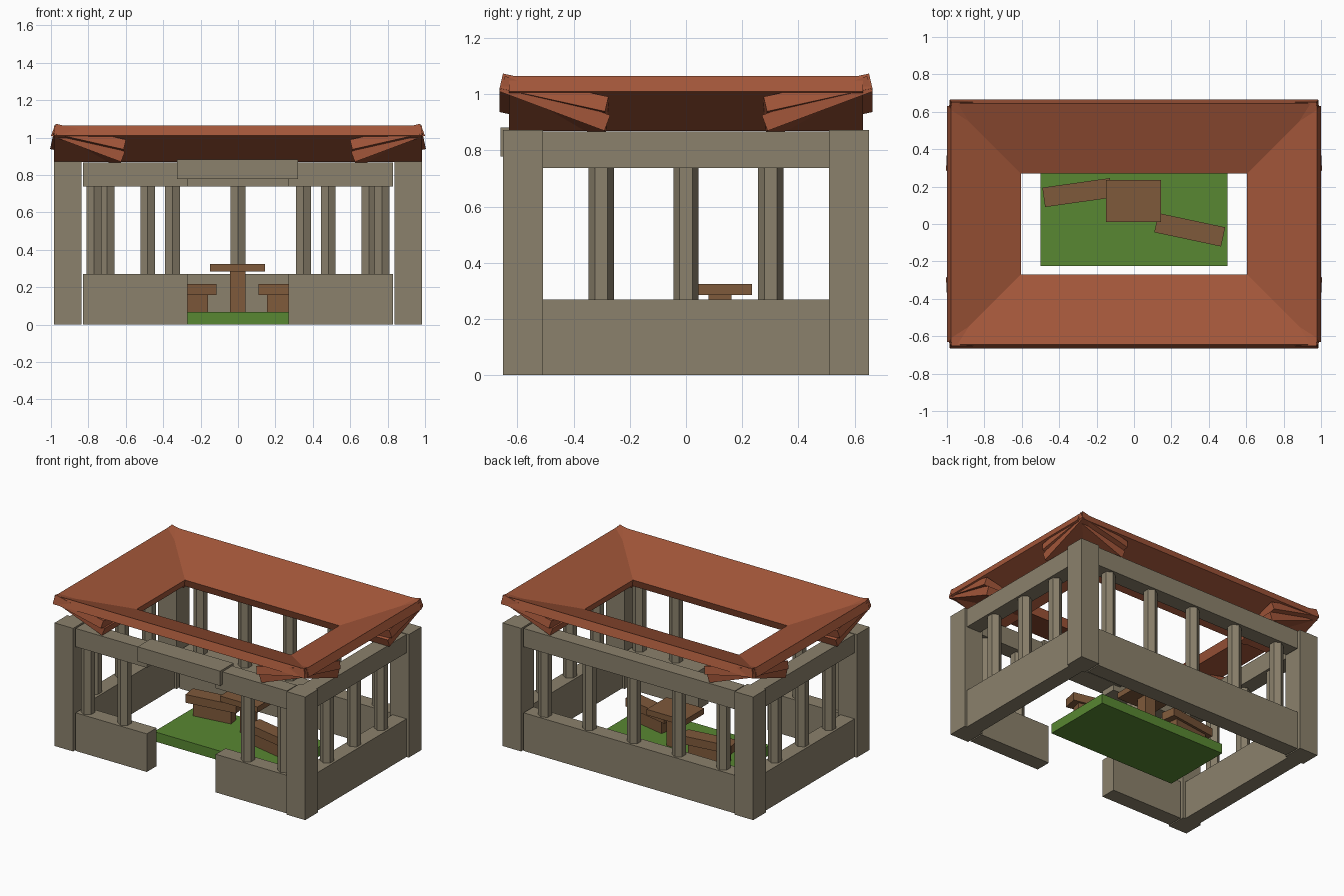
import bpy, bmesh, math
from mathutils import Matrix, Vector

if "Cube" in bpy.data.objects:
    bpy.data.objects.remove(bpy.data.objects["Cube"])


def material(name, rgb):
    m = bpy.data.materials.new(name)
    m.diffuse_color = (*rgb, 1)
    m.use_nodes = True
    m.node_tree.nodes["Principled BSDF"].inputs["Base Color"].default_value = m.diffuse_color
    return m


STONE = material("grey stone", (0.258, 0.220, 0.150))
ROOF = material("terracotta roof", (0.36, 0.092, 0.041))
WOOD = material("brown wood", (0.21, 0.10, 0.043))
GRASS = material("green grass", (0.098, 0.245, 0.032))


def finish(name, bm, mat):
    me = bpy.data.meshes.new(name)
    bm.to_mesh(me)
    bm.free()
    me.materials.append(mat)
    ob = bpy.data.objects.new(name, me)
    bpy.context.collection.objects.link(ob)


def block(name, centre, size, mat, rot=None):
    bm = bmesh.new()
    m = Matrix.Translation(centre) @ (rot or Matrix()) @ Matrix.Diagonal((*size, 1))
    bmesh.ops.create_cube(bm, size=1, matrix=m)
    finish(name, bm, mat)


def span(name, x, y, z, mat):
    lo, hi = Vector((x[0], y[0], z[0])), Vector((x[1], y[1], z[1]))
    block(name, (lo + hi) / 2, hi - lo, mat)


def pillar(x, y):
    # hexagonal, corners pointing along y
    bm = bmesh.new()
    m = Matrix.Translation((x, y, 0.505)) @ Matrix.Rotation(math.pi / 2, 4, 'Z')
    bmesh.ops.create_cone(bm, cap_ends=True, segments=6, radius1=0.045,
                          radius2=0.045, depth=0.50, matrix=m)
    # make sure a corner lies on the y axis
    top = max(bm.verts, key=lambda v: v.co.y).co
    if abs(top.x - x) > 0.01:
        bmesh.ops.rotate(bm, verts=bm.verts, cent=(x, y, 0),
                         matrix=Matrix.Rotation(math.pi / 6, 3, 'Z'))
    finish("pillar", bm, STONE)


# corner posts
for sx in (-1, 1):
    for sy in (-1, 1):
        block("corner_post", (sx * 0.91, sy * 0.58, 0.436), (0.146, 0.142, 0.872), STONE)

# low walls and top beams
LOW, HIGH = (0, 0.27), (0.738, 0.868)
for label, z in (("low_wall", LOW), ("top_beam", HIGH)):
    span("back_" + label, (-0.828, 0.828), (0.525, 0.635), z, STONE)
    span("front_left_" + label, (-0.828, -0.27), (-0.635, -0.525), z, STONE)
    span("front_right_" + label, (0.27, 0.828), (-0.635, -0.525), z, STONE)
    for sx in (-1, 1):
        block("side_" + label, (sx * 0.91, 0, sum(z) / 2), (0.11, 1.02, z[1] - z[0]), STONE)
span("entrance_lintel", (-0.325, 0.322), (-0.66, -0.51), (0.778, 0.882), STONE)

# pillars
for x in (-0.7, -0.35, 0, 0.35, 0.7):
    pillar(x, 0.58)
for x in (-0.77, -0.483, 0.483, 0.77):
    pillar(x, -0.58)
for sx in (-1, 1):
    for y in (-0.302, 0, 0.302):
        pillar(sx * 0.91, y)

# roof panels rising outwards
TILT = math.radians(20.5)
for s in (-1, 1):
    block("long_roof_panel", (0, s * 0.4675, 0.9675), (1.97, 0.40, 0.059), ROOF,
          Matrix.Rotation(s * TILT, 4, 'X'))
    block("short_roof_panel", (s * 0.802, 0, 0.9675), (0.40, 1.26, 0.059), ROOF,
          Matrix.Rotation(-s * TILT, 4, 'Y'))

# upturned corner plates, tilted both ways
FLARE = math.radians(12.7)
for sx in (-1, 1):
    for sy in (-1, 1):
        rot = Matrix.Rotation(-sx * FLARE, 4, 'Y') @ Matrix.Rotation(sy * FLARE, 4, 'X')
        block("roof_corner", (sx * 0.802, sy * 0.47, 0.964), (0.385, 0.385, 0.055), ROOF, rot)

# lawn, table and benches
span("lawn", (-0.5, 0.5), (-0.225, 0.28), (0, 0.068), GRASS)
span("table_top", (-0.15, 0.145), (0.01, 0.235), (0.285, 0.325), WOOD)
span("table_leg", (-0.042, 0.04), (0.08, 0.162), (0.06, 0.29), WOOD)
for x, y, deg in ((-0.302, 0.168, 8), (0.298, -0.031, -12)):
    rot = Matrix.Rotation(math.radians(deg), 4, 'Z')
    block("bench_seat", (x, y, 0.188), (0.365, 0.105, 0.058), WOOD, rot)
    block("bench_base", (x, y, 0.112), (0.275, 0.07, 0.104), WOOD, rot)
